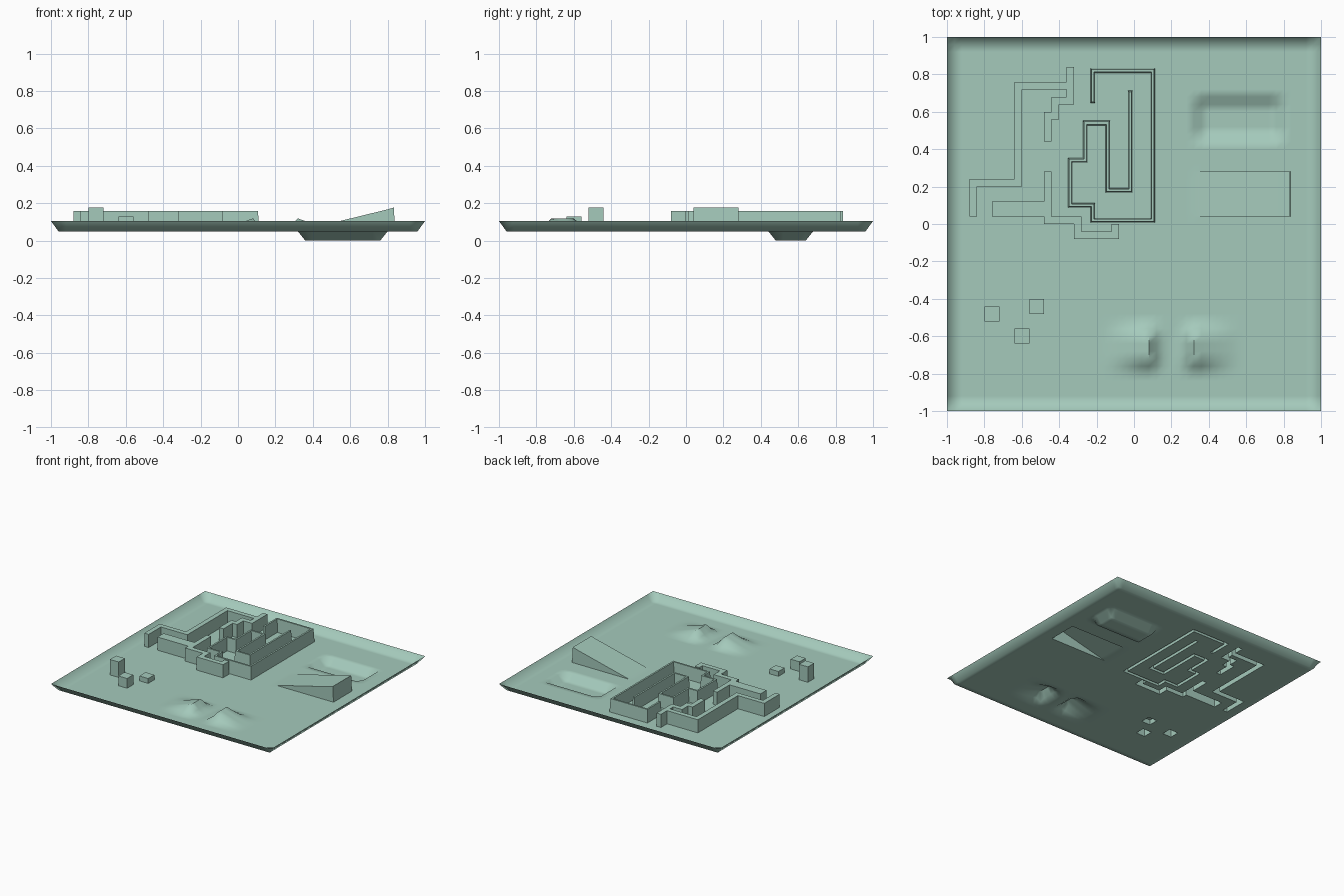
import bpy, bmesh, math

if "Cube" in bpy.data.objects:
    bpy.data.objects.remove(bpy.data.objects["Cube"])

FLOOR = 0.05
bm = bmesh.new()
bmesh.ops.create_grid(bm, x_segments=50, y_segments=50, size=1.0)


def hill_height(x, y):
    # one jump mound: long rise, steep drop, soft sides
    if x <= 0.081:
        fx = max(0.0, (x + 0.16) / 0.24) ** 1.3
    else:
        fx = 0.38 if x < 0.13 else 0.0
    d = abs(y + 0.66) - 0.06
    fy = 1.0 if d < 0.01 else (0.45 if d < 0.05 else 0.0)
    return 0.069 * fx * fy


# sheet: raised rim, sunken pool, two mirrored mounds
for v in bm.verts:
    x, y = v.co.x, v.co.y
    z = FLOOR
    if max(abs(x), abs(y)) > 0.99:
        z = 0.105
    elif 0.35 < x < 0.77 and 0.47 < y < 0.65:
        z = 0.0
    else:
        z += hill_height(x if x < 0.2 else 0.4 - x, y)
    v.co.z = z


def cells(rects):
    out = []
    for f in bm.faces:
        c = f.calc_center_median()
        if any(a < c.x < b and d < c.y < e for a, b, d, e in rects):
            out.append(f)
    return out


def raise_cells(faces, height):
    res = bmesh.ops.extrude_face_region(bm, geom=faces)["geom"]
    verts = [g for g in res if isinstance(g, bmesh.types.BMVert)]
    for v in verts:
        v.co.z += height
    old = [f for f in faces if f.is_valid]
    if old:
        bmesh.ops.delete(bm, geom=old, context='FACES')
    return verts


# cell areas for each raised part
stepped_wall = cells([
    (-.88, -.84, .04, .24), (-.84, -.60, .20, .24), (-.64, -.60, .24, .76),
    (-.60, -.32, .72, .76), (-.36, -.32, .64, .84), (-.44, -.36, .64, .68),
    (-.44, -.40, .56, .64), (-.48, -.44, .44, .60)])
lower_wall = cells([
    (-.76, -.44, .04, .12), (-.48, -.28, 0, .04), (-.48, -.44, .12, .28),
    (-.32, -.28, -.08, 0), (-.28, -.08, -.08, -.04), (-.12, -.08, -.04, 0)])
path = [(-.22, .66), (-.22, .82), (.10, .82), (.10, .02), (-.22, .02),
        (-.22, .10), (-.34, .10), (-.34, .34), (-.26, .34), (-.26, .54),
        (-.14, .54), (-.14, .18), (-.02, .18), (-.02, .70)]
maze = cells([(min(p[0], q[0]) - .02, max(p[0], q[0]) + .02,
               min(p[1], q[1]) - .02, max(p[1], q[1]) + .02)
              for p, q in zip(path, path[1:])])
ramp = cells([(.32, .84, .04, .28)])
blocks = [(cells([(x, x + .08, y, y + .08)]), h) for x, y, h in
          [(-.80, -.52, .127), (-.64, -.64, .08), (-.56, -.48, .04)]]

# thin maze wall: narrowed strip, slightly tapered
bm.normal_update()
for t in (0.0075, 0.0055):
    bmesh.ops.inset_region(bm, faces=maze, thickness=t, depth=0,
                           use_boundary=True, use_even_offset=True)
for v in {v for f in maze for v in f.verts}:
    v.co.z = FLOOR + 0.108

# square-sided walls and blocks
for region, h in [(stepped_wall, .108), (lower_wall, .108)] + blocks:
    raise_cells(region, h)

# wedge ramp
for v in raise_cells(ramp, 0.0):
    v.co.z = FLOOR + 0.127 * (v.co.x - .32) / .52
    if v.co.x > .83:
        v.co.x -= 0.007

bmesh.ops.remove_doubles(bm, verts=bm.verts[:], dist=1e-5)

mesh = bpy.data.meshes.new("terrain")
bm.to_mesh(mesh)
bm.free()
terrain = bpy.data.objects.new("terrain", mesh)
bpy.context.collection.objects.link(terrain)

# muted green ground
green = bpy.data.materials.new("muted_green")
green.diffuse_color = (0.374, 0.59, 0.50, 1)
green.use_nodes = True
green.node_tree.nodes["Principled BSDF"].inputs["Base Color"].default_value = green.diffuse_color
mesh.materials.append(green)

bpy.context.view_layer.objects.active = terrain
terrain.select_set(True)
bpy.ops.object.shade_smooth_by_angle(angle=math.radians(60))
